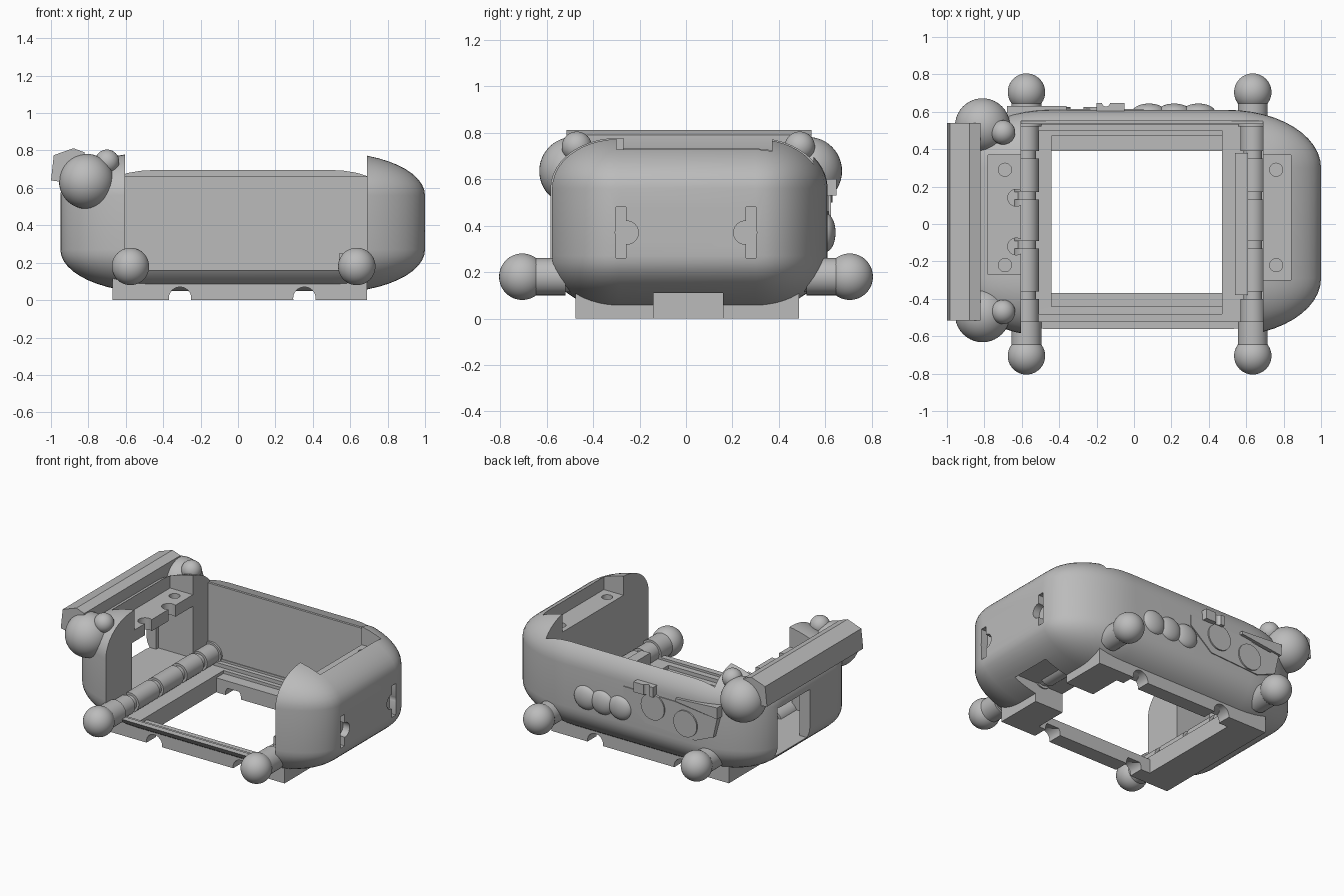
import bpy, bmesh
from math import pi
from mathutils import Matrix, Vector

if "Cube" in bpy.data.objects:
    bpy.data.objects.remove(bpy.data.objects["Cube"])

grey = bpy.data.materials.new("plain_grey")
grey.use_nodes = True
grey.diffuse_color = (0.5, 0.5, 0.5, 1)
grey.node_tree.nodes["Principled BSDF"].inputs["Base Color"].default_value = (0.5, 0.5, 0.5, 1)


def make(name, bm):
    bmesh.ops.recalc_face_normals(bm, faces=bm.faces)
    mesh = bpy.data.meshes.new(name)
    bm.to_mesh(mesh)
    bm.free()
    mesh.materials.append(grey)
    ob = bpy.data.objects.new(name, mesh)
    bpy.context.collection.objects.link(ob)
    return ob


def box(name, x, y, z, radii=None):
    """Box from three ranges, optionally rounded with one radius per axis."""
    bm = bmesh.new()
    bmesh.ops.create_cube(bm, size=1)
    size = Vector((x[1] - x[0], y[1] - y[0], z[1] - z[0]))
    if radii:
        # Round in a space where all radii are one, then scale back
        unit = Vector([s / r for s, r in zip(size, radii)])
        bmesh.ops.scale(bm, vec=unit, verts=bm.verts)
        bmesh.ops.bevel(bm, geom=bm.edges[:], offset=1, segments=12,
                        profile=0.5, affect='EDGES')
        size = Vector(radii)
    bmesh.ops.scale(bm, vec=size, verts=bm.verts)
    bmesh.ops.translate(bm, vec=(sum(x) / 2, sum(y) / 2, sum(z) / 2), verts=bm.verts)
    return make(name, bm)


def rod(name, centre, radius, length, axis='Y'):
    bm = bmesh.new()
    bmesh.ops.create_cone(bm, cap_ends=True, segments=40, radius1=radius,
                          radius2=radius, depth=length)
    if axis != 'Z':
        turn = Matrix.Rotation(pi / 2, 3, 'X' if axis == 'Y' else 'Y')
        bmesh.ops.rotate(bm, matrix=turn, verts=bm.verts)
    bmesh.ops.translate(bm, vec=centre, verts=bm.verts)
    return make(name, bm)


def ball(name, centre, radius, stretch=(1, 1, 1)):
    bm = bmesh.new()
    bmesh.ops.create_uvsphere(bm, u_segments=40, v_segments=24, radius=radius)
    bmesh.ops.scale(bm, vec=stretch, verts=bm.verts)
    bmesh.ops.translate(bm, vec=centre, verts=bm.verts)
    return make(name, bm)


def prism(name, profile, y):
    """Extrude an xz profile along y."""
    bm = bmesh.new()
    face = bm.faces.new([bm.verts.new((px, y[0], pz)) for px, pz in profile])
    grown = bmesh.ops.extrude_face_region(bm, geom=[face])["geom"]
    moved = [v for v in grown if isinstance(v, bmesh.types.BMVert)]
    bmesh.ops.translate(bm, vec=(0, y[1] - y[0], 0), verts=moved)
    return make(name, bm)


def cut(target, cutters):
    for c in cutters:
        mod = target.modifiers.new("cut", 'BOOLEAN')
        mod.operation, mod.solver, mod.object = 'DIFFERENCE', 'EXACT', c
        c.hide_render = True
    bpy.context.view_layer.update()
    graph = bpy.context.evaluated_depsgraph_get()
    mesh = bpy.data.meshes.new_from_object(target.evaluated_get(graph))
    target.modifiers.clear()
    target.data = mesh
    for c in cutters:
        bpy.data.objects.remove(c)


# Rounded shell, open at the top and front
shell = box("body_shell", (-0.95, 1), (-0.6, 0.61), (0.04, 0.79), (0.5, 0.31, 0.23))
cutters = [
    box("front_opening", (-0.605, 0.69), (-0.8, 0.535), (0.16, 1)),
    box("rim_step", (-0.605, 0.69), (-0.8, 0.55), (0.66, 1)),
    box("floor_recess", (-0.605, 0.69), (-0.52, 0.53), (0.145, 0.3)),
    box("floor_step", (-0.605, 0.47), (-0.48, 0.5), (0.12, 0.3)),
    box("floor_ledge", (-0.44, 0.47), (-0.44, 0.47), (0.1, 0.3)),
    box("floor_hole", (-0.44, 0.47), (-0.37, 0.39), (-0.1, 0.3)),
    box("underside_slot", (0.4, 0.86), (-0.14, 0.16), (-0.1, 0.135)),
    box("left_shelf_recess", (0.6, 0.84), (-0.3, 0.37), (0.64, 1)),
    box("right_shelf_recess", (-0.78, -0.5), (-0.27, 0.37), (0.64, 1)),
    box("right_cavity", (-0.87, -0.5), (-0.3, 0.37), (0.2, 0.56)),
    box("right_window", (-1.1, -0.8), (0, 0.345), (0.2, 0.54)),
]
for x in (-0.69, 0.76):
    for y in (-0.22, 0.29):
        cutters.append(rod("screw_hole", (x, y, 0.64), 0.035, 0.08, 'Z'))
for y in (-0.12, 0.14):
    cutters.append(rod("shelf_notch", (-0.63, y, 0.6), 0.045, 0.2, 'Z'))
for side in (-1, 1):
    yc = 0.28 * side
    cutters.append(box("end_slot", (0.95, 1.1), (yc - 0.022, yc + 0.022), (0.26, 0.48)))
    cutters.append(rod("end_slot_bulge", (1.02, yc - 0.025 * side, 0.37), 0.05, 0.14, 'X'))
cut(shell, cutters)

# Base frame with wire channels and a gap on the left side
base = box("base_frame", (-0.67, 0.69), (-0.475, 0.487), (0, 0.115))
cutters = [
    box("base_hole", (-0.44, 0.47), (-0.37, 0.39), (-0.1, 0.3)),
    box("base_ledge", (-0.44, 0.47), (-0.44, 0.47), (0.095, 0.3)),
    box("base_gap", (0.4, 0.9), (-0.14, 0.16), (-0.1, 0.3)),
]
for x in (-0.31, 0.355):
    cutters.append(rod("channel", (x, 0, 0.01), 0.06, 1.4))
cut(base, cutters)

# Axles with collars and ball ends
for side, x in (("right", -0.575), ("left", 0.635)):
    rod(side + "_axle", (x, 0, 0.18), 0.05, 1.2)
    for a, b in ((-0.52, -0.4), (-0.36, -0.13), (-0.09, 0.13), (0.17, 0.35), (0.39, 0.53)):
        rod(side + "_axle_collar", (x, (a + b) / 2, 0.18), 0.066, b - a)
    for s, end in ((-1, "front"), (1, "back")):
        rod(f"{end}_{side}_arm", (x, 0.6 * s, 0.18), 0.08, 0.16)
        ball(f"{end}_{side}_ball", (x, 0.705 * s, 0.18), 0.1)

# Guard wall beside the left axle
box("axle_guard", (0.54, 0.61), (-0.38, 0.38), (0.14, 0.25))

# Cross bar on the right end
prism("end_bar", [(-1, 0.64), (-0.985, 0.775), (-0.88, 0.812), (-0.82, 0.79),
                  (-0.82, 0.7), (-0.86, 0.62)], (-0.515, 0.54))

# Large corner spheres with small ones beside them
for yl, ys in ((-0.485, -0.47), (0.525, 0.49)):
    ball("corner_sphere", (-0.81, yl, 0.635), 0.147)
    ball("small_sphere", (-0.7, ys, 0.74), 0.065)

# Raised ornaments on the back wall
for x in (0.08, 0.215, 0.345):
    ball("back_bead", (x, 0.6, 0.37), 0.088, (1, 0.5, 0.95))
for x, z in ((-0.18, 0.45), (-0.43, 0.4)):
    rod("back_disc", (x, 0.6, z), 0.09, 0.05)
prism("back_plate", [(-0.68, 0.54), (-0.6, 0.5), (-0.35, 0.53), (0.05, 0.53), (0.05, 0.46),
                     (-0.12, 0.32), (-0.5, 0.3), (-0.64, 0.36)], (0.57, 0.616))
tab = box("back_tab", (-0.2, -0.05), (0.57, 0.648), (0.53, 0.6))
cut(tab, [rod("tab_hole", (-0.15, 0.65, 0.565), 0.022, 0.2, 'Z')])
prism("back_fin", [(-0.68, 0.58), (-0.68, 0.5), (-0.36, 0.54), (-0.36, 0.56)], (0.55, 0.63))

# Smooth curved surfaces while keeping hard edges
bpy.ops.object.select_all(action='DESELECT')
for ob in bpy.context.collection.objects:
    if ob.type == 'MESH' and grey.name in ob.data.materials:
        ob.select_set(True)
        bpy.context.view_layer.objects.active = ob
bpy.ops.object.shade_smooth_by_angle(angle=0.5)
